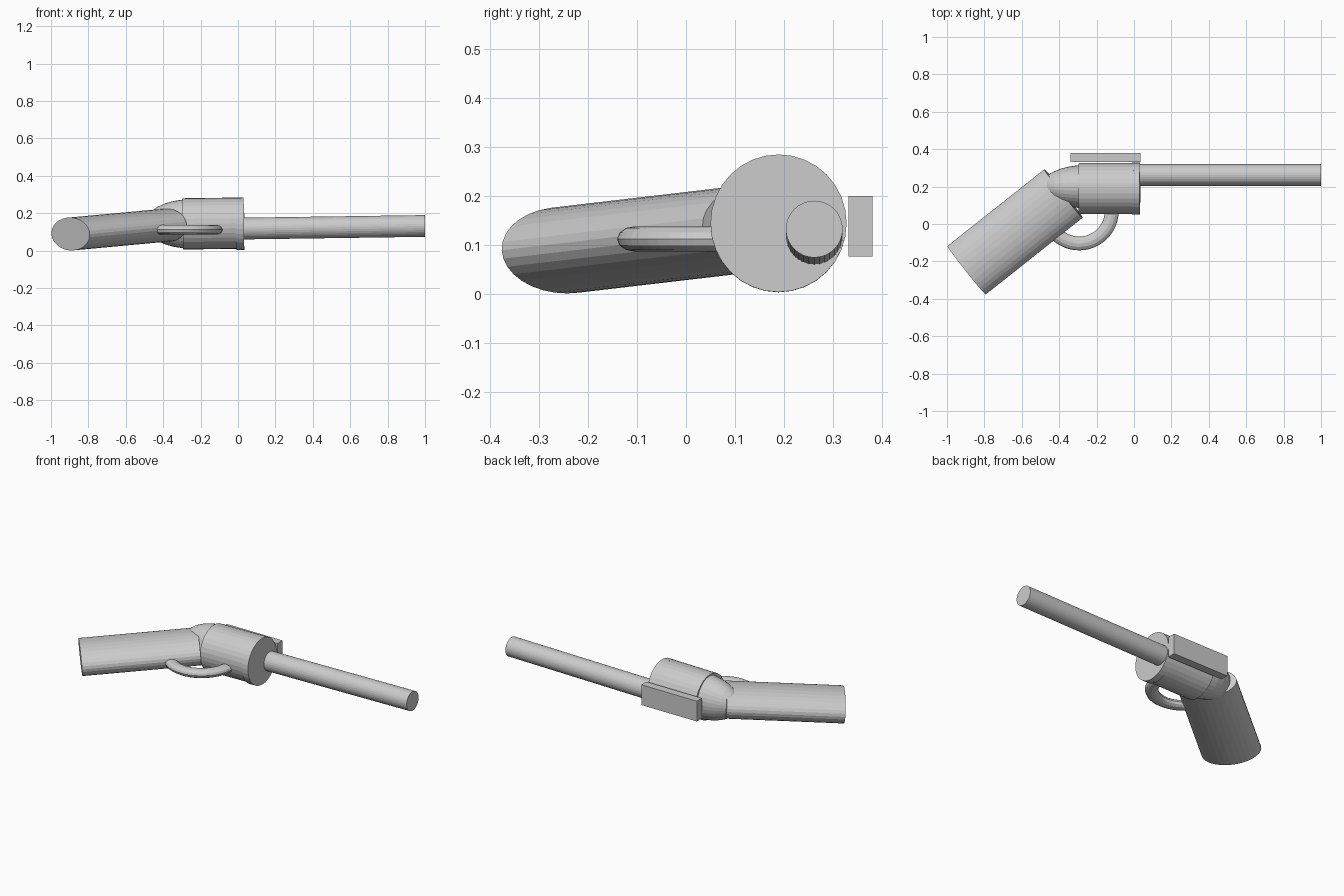
import bpy
import math
from mathutils import Matrix, Vector

if "Cube" in bpy.data.objects:
    bpy.data.objects.remove(bpy.data.objects["Cube"])

grey = bpy.data.materials.new("plain grey")
grey.diffuse_color = (0.6, 0.6, 0.6, 1)
grey.use_nodes = True
grey.node_tree.nodes["Principled BSDF"].inputs["Base Color"].default_value = grey.diffuse_color


def finish(name, matrix):
    ob = bpy.context.object
    ob.name = name
    ob.data.transform(matrix)
    ob.data.materials.append(grey)
    return ob


def tube(name, start, end, width, height, sides=32):
    """Closed elliptical cylinder between two points; width is horizontal."""
    a, b = Vector(start), Vector(end)
    d = b - a
    axis = d.normalized()
    side = Vector((0, 0, 1)).cross(axis).normalized()
    up = axis.cross(side)
    rot = Matrix((side, up, axis)).transposed().to_4x4()
    bpy.ops.mesh.primitive_cylinder_add(vertices=sides, radius=1, depth=1)
    return finish(name, Matrix.Translation((a + b) / 2) @ rot
                  @ Matrix.Diagonal((width, height, d.length, 1)))


# Barrel, rising very slightly towards the muzzle
tube("barrel", (-0.05, 0.262, 0.117), (1.0, 0.262, 0.132), 0.058, 0.058)

# Drum and its front plate
tube("drum", (-0.295, 0.19, 0.143), (0.0, 0.19, 0.147), 0.137, 0.137)
tube("drum_front_plate", (-0.01, 0.189, 0.1435), (0.032, 0.189, 0.144), 0.139, 0.1405)

# Rounded frame behind the drum
bpy.ops.mesh.primitive_uv_sphere_add(segments=32, ring_count=16, radius=1)
finish("rear_frame", Matrix.Translation((-0.25, 0.2, 0.143))
       @ Matrix.Diagonal((0.25, 0.116, 0.132, 1))
       @ Matrix.Rotation(math.pi / 2, 4, 'Y'))

# Flattened slanting grip
tube("grip", (-0.895, -0.247, 0.089), (-0.377, 0.163, 0.137), 0.165, 0.0885)

# Trigger guard ring
bpy.ops.mesh.primitive_torus_add(major_segments=48, minor_segments=12,
                                 major_radius=0.174, minor_radius=0.037)
finish("trigger_guard", Matrix.Translation((-0.293, 0.07, 0.112))
       @ Matrix.Diagonal((1, 1, 0.7, 1)))

# Top sight rail
bpy.ops.mesh.primitive_cube_add(size=1)
finish("sight_rail", Matrix.Translation((-0.152, 0.356, 0.138))
       @ Matrix.Diagonal((0.376, 0.049, 0.124, 1)))
